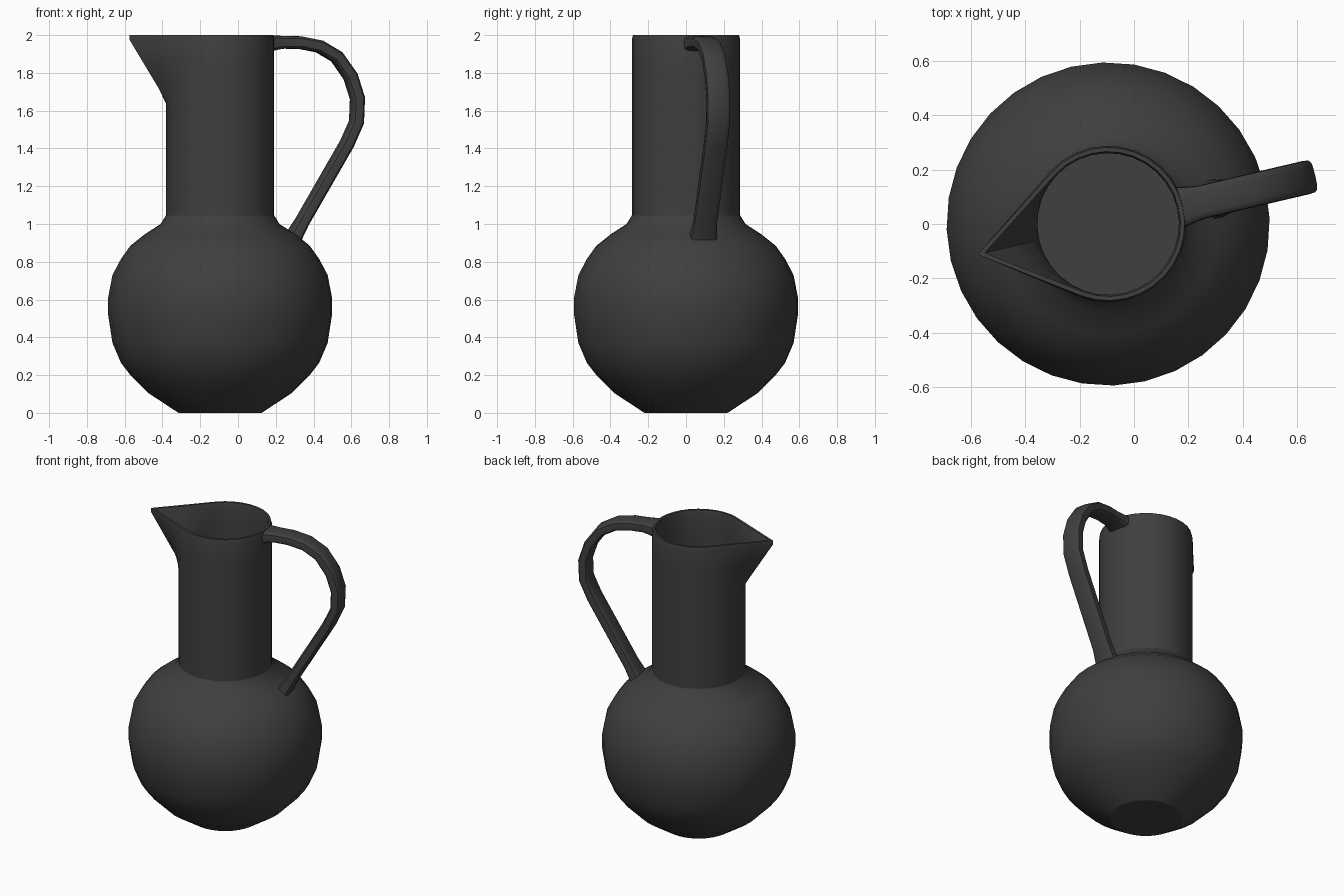
import bpy, bmesh
from math import pi, cos, sin, acos, radians, copysign
from mathutils import Vector

cube = bpy.data.objects.get("Cube")
if cube:
    bpy.data.objects.remove(cube)

SIDES = 32
AXIS_X = -0.095            # vessel axis
TURN = radians(13.2)       # spout and handle share one turned plane

clay = bpy.data.materials.new("charcoal clay")
clay.use_nodes = True
COLOUR = (0.05, 0.05, 0.05, 1)
clay.diffuse_color = COLOUR
shader = clay.node_tree.nodes["Principled BSDF"]
shader.inputs["Base Color"].default_value = COLOUR
shader.inputs["Roughness"].default_value = 0.8


def loft(name, rings):
    """Skin a list of equal-sized point rings and cap both ends."""
    bm = bmesh.new()
    loops = [[bm.verts.new(p) for p in ring] for ring in rings]
    n = len(loops[0])
    for a, b in zip(loops, loops[1:]):
        for i in range(n):
            j = (i + 1) % n
            bm.faces.new((a[i], a[j], b[j], b[i]))
    bm.faces.new(loops[0][::-1])
    bm.faces.new(loops[-1])
    bmesh.ops.recalc_face_normals(bm, faces=bm.faces)
    mesh = bpy.data.meshes.new(name)
    bm.to_mesh(mesh)
    bm.free()
    mesh.materials.append(clay)
    obj = bpy.data.objects.new(name, mesh)
    bpy.context.collection.objects.link(obj)
    obj.location.x = AXIS_X
    obj.rotation_euler.z = TURN
    bpy.ops.object.select_all(action='DESELECT')
    obj.select_set(True)
    bpy.context.view_layer.objects.active = obj
    bpy.ops.object.shade_smooth_by_angle(angle=radians(31))
    return obj


def ring(radius, z, reach=0):
    """Circle pulled out along tangents to a spout point at -x."""
    phi = acos(radius / reach) if reach > radius else 0
    points = []
    for i in range(SIDES):
        a = 2 * pi * i / SIDES
        off = abs(a - pi)                      # angle away from the spout
        r = radius / cos(phi - off) if off < phi else radius
        points.append((r * cos(a), r * sin(a), z))
    return points


# Jug: round body, neck with spout, rim, and hollow neck
body = [(.22, 0), (.38, .105), (.475, .2), (.525, .265), (.57, .37),
        (.593, .52), (.593, .61), (.57, .73), (.525, .815), (.475, .885),
        (.40, .945), (.315, 1.0), (.287, 1.045)]
spout = [(1.64, 0), (1.72, .335), (1.85, .415), (1.975, .492)]
rings = [ring(r, z) for r, z in body]
rings += [ring(.287, z, d) for z, d in spout]
rings += [ring(.281, 2.0, .492), ring(.266, 2.0, .465)]
rings += [ring(.26, z, d - .045) for z, d in reversed(spout)]
rings.append(ring(.26, 1.0))
loft("jug", rings)

# Handle: flat rounded strap swept along an arch, flared at both ends
path = [(.265, 1.955, 1.25), (.31, 1.96, 1.1), (.35, 1.962, 1), (.435, 1.96, 1),
        (.54, 1.94, 1), (.635, 1.885, 1), (.71, 1.78, 1), (.747, 1.665, 1),
        (.742, 1.54, 1), (.69, 1.425, 1), (.445, 1.01, 1), (.41, .95, 1.12),
        (.375, .89, 1.3)]
centres = [Vector((x, 0, z)) for x, z, s in path]


def soft(v):
    return copysign(abs(v) ** .5, v)


strap = []
for i, c in enumerate(centres):
    along = centres[min(i + 1, len(path) - 1)] - centres[max(i - 1, 0)]
    out = along.normalized().cross(Vector((0, 1, 0)))
    scale = path[i][2]
    strap.append([c + out * (.034 * scale * soft(sin(t)))
                  + Vector((0, .062 * scale * soft(cos(t)), 0))
                  for t in (2 * pi * k / 16 for k in range(16))])
loft("handle", strap)
